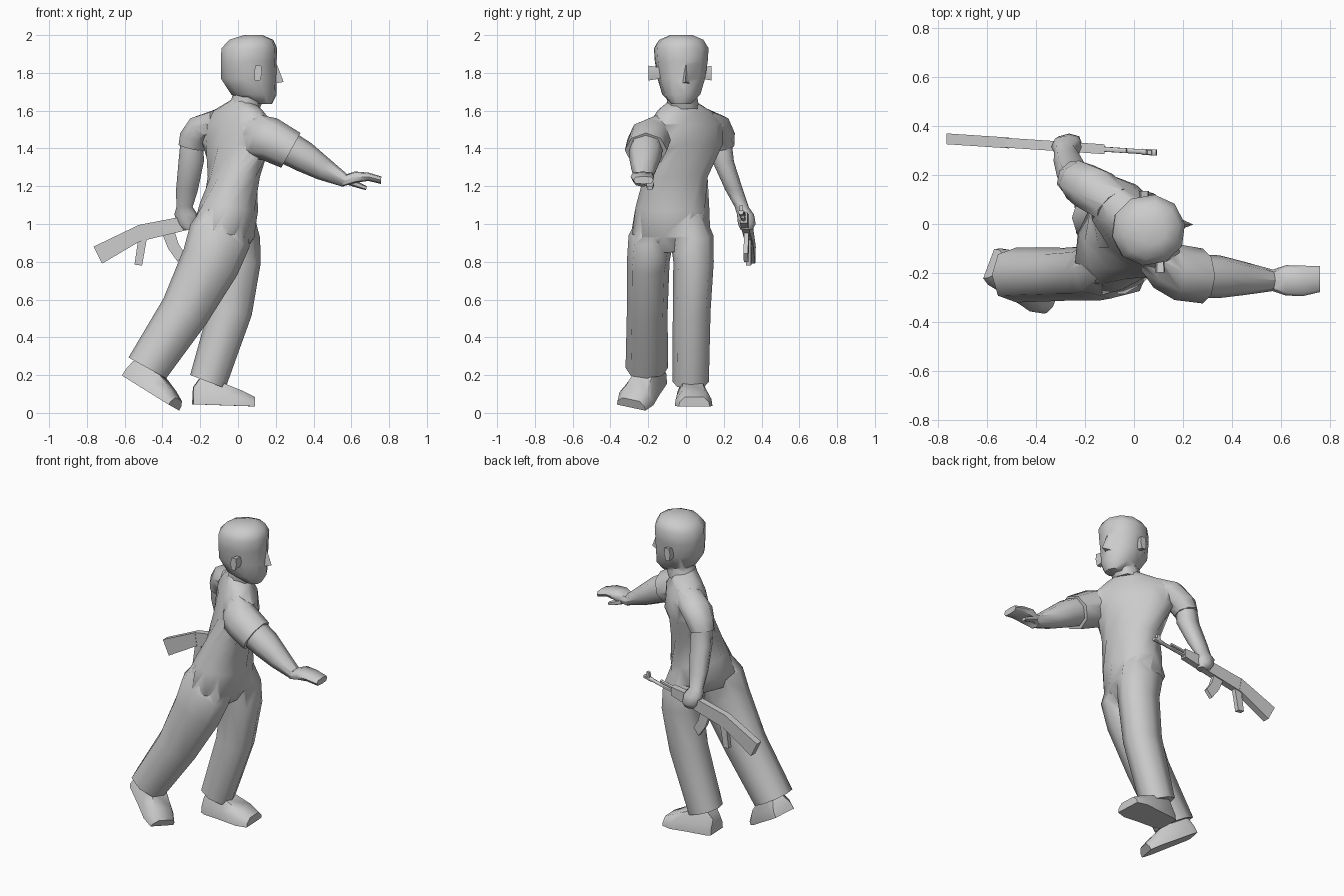
import bpy, bmesh
from math import sin, cos, pi, radians, copysign
from mathutils import Matrix, Vector, Euler


def shade(ob, angle):
    bpy.ops.object.select_all(action='DESELECT')
    ob.select_set(True)
    bpy.context.view_layer.objects.active = ob
    bpy.ops.object.shade_smooth_by_angle(angle=radians(angle))
    return ob


def skin(name, loops, angle=30):
    """Bridge equal-length point loops and cap both ends."""
    bm = bmesh.new()
    vs = [[bm.verts.new(p) for p in loop] for loop in loops]
    n = len(vs[0])
    for lo, hi in zip(vs, vs[1:]):
        for i in range(n):
            j = (i + 1) % n
            bm.faces.new((lo[i], lo[j], hi[j], hi[i]))
    bm.faces.new(vs[0])
    bm.faces.new(vs[-1])
    bmesh.ops.recalc_face_normals(bm, faces=bm.faces)
    me = bpy.data.meshes.new(name)
    bm.to_mesh(me)
    bm.free()
    ob = bpy.data.objects.new(name, me)
    bpy.context.collection.objects.link(ob)
    return shade(ob, angle)


def loft(name, rings, n=8, e=0.9, angle=62):
    """Rings are x, y, z, half depth, half width, pitch, yaw."""
    loops = []
    for r in rings:
        x, y, z, a, b, pitch, yaw = (list(r) + [0, 0])[:7]
        rot = Matrix.Rotation(radians(yaw), 3, 'Z') @ Matrix.Rotation(radians(pitch), 3, 'Y')
        loop = []
        for k in range(n):
            c, s = cos(2 * pi * k / n), sin(2 * pi * k / n)
            p = Vector((a * copysign(abs(c) ** e, c), b * copysign(abs(s) ** e, s), 0))
            loop.append(Vector((x, y, z)) + rot @ p)
        loops.append(loop)
    return skin(name, loops, angle)


def union(name, base, *others):
    """Merge overlapping parts into one clean shell."""
    for o in others:
        bpy.context.view_layer.objects.active = base
        mod = base.modifiers.new("join", 'BOOLEAN')
        mod.operation, mod.solver, mod.object = 'UNION', 'EXACT', o
        bpy.ops.object.modifier_apply(modifier=mod.name)
        bpy.data.objects.remove(o)
    base.name = name
    return shade(base, 55)


def plate(name, outline, half):
    """Side profile in x-z given thickness along the slightly angled rifle."""
    mid = lambda x: 0.297 - 0.066 * x
    return skin(name, [[(x, mid(x) + s, z) for x, z in outline] for s in (-half, half)])


def shoe(name, origin, rot):
    m = Matrix.Translation(origin) @ Euler([radians(v) for v in rot], 'XYZ').to_matrix().to_4x4()
    shape = ((-1, 0), (-.95, .45), (-.6, 1), (.6, 1), (.95, .45), (1, 0))
    loops = []
    for x, w, h in ((-.16, .065, .09), (-.13, .08, .135), (-.01, .088, .12), (.1, .1, .08), (.165, .082, .05)):
        loops.append([m @ Vector((x, w * p, h * q)) for p, q in shape])
    return skin(name, loops, 45)


# Twisted torso, hips back on the right, shoulders forward on the right
torso = loft("torso", [
    (-.085, -.085, .885, .12, .15, 18, -20),
    (-.072, -.08, .97, .168, .215, 14, -15),
    (-.048, -.072, 1.09, .155, .195, 8, 0),
    (-.022, -.055, 1.25, .13, .178, 0, 18),
    (0, -.01, 1.42, .132, .235, 0, 40),
    (0, 0, 1.53, .115, .24, 0, 42),
    (.005, -.005, 1.60, .085, .168, 5, 40),
    (.03, -.015, 1.645, .068, .078, 10, 20)], n=12)

# Trouser legs, tapering into the hips at the top
rear_leg = loft("rear_leg", [
    (-.07, -.16, 1.06, .115, .085, 16),
    (-.095, -.182, .94, .168, .122, 21),
    (-.145, -.20, .80, .158, .113, 26),
    (-.28, -.205, .54, .132, .108, 30),
    (-.48, -.208, .238, .114, .112, 29)], n=8, e=.82)
front_leg = loft("front_leg", [
    (-.03, .01, 1.06, .115, .085, 5),
    (-.02, .03, .94, .138, .115, 6),
    (-.002, .04, .80, .122, .107, 6),
    (-.04, .03, .54, .115, .10, 12),
    (-.16, .025, .165, .10, .096, 21)], n=8, e=.82)

# Sleeves: one reaching forward, one hanging down
sleeve_a = loft("reaching_sleeve", [
    (.03, -.10, 1.475, .10, .09, 100),
    (.08, -.15, 1.465, .118, .11, 105),
    (.165, -.195, 1.45, .117, .115, 111),
    (.28, -.212, 1.39, .105, .112, 119)], e=1.05)
sleeve_b = loft("hanging_sleeve", [
    (-.08, .08, 1.535, .085, .09, -65, 130),
    (-.165, .14, 1.515, .09, .10, -42, 130),
    (-.22, .172, 1.46, .085, .087, -20, 140),
    (-.245, .185, 1.405, .07, .074, -15, 150)])
union("clothed_body", torso, rear_leg, front_leg, sleeve_a, sleeve_b)

# Shoes
shoe("rear_shoe", (-.468, -.225, .108), (-13, 29, -27))
shoe("front_shoe", (-.08, .035, .04), (0, 2, 3))

# Reaching arm with open hand and thumb
arm = loft("reaching_arm", [
    (.27, -.212, 1.40, .088, .088, 118),
    (.35, -.215, 1.355, .082, .087, 118),
    (.45, -.222, 1.293, .063, .068, 118),
    (.57, -.23, 1.228, .034, .043, 112)])
hand = loft("open_hand", [
    (.56, -.23, 1.23, .033, .042, 105),
    (.62, -.23, 1.248, .03, .062, 88),
    (.69, -.232, 1.25, .022, .062, 92),
    (.758, -.225, 1.232, .02, .053, 92)], e=.6)
thumb = loft("thumb", [
    (.59, -.20, 1.225, .02, .025, 105),
    (.635, -.19, 1.207, .016, .022, 105),
    (.68, -.192, 1.19, .011, .017, 100)], n=6)
union("reaching_arm", arm, hand, thumb)

# Hanging arm with closed fist
loft("hanging_arm", [
    (-.244, .185, 1.42, .062, .058),
    (-.248, .197, 1.33, .067, .057),
    (-.27, .255, 1.18, .058, .047),
    (-.283, .295, 1.09, .043, .037),
    (-.275, .315, 1.05, .062, .045),
    (-.265, .322, 1.00, .055, .047),
    (-.26, .32, .97, .038, .032)], e=.8)

# Head, neck, nose and ears
neck = loft("neck", [(.03, -.015, 1.61, .085, .085), (.05, -.02, 1.66, .085, .082), (.07, -.025, 1.76, .08, .08)])
head = loft("head", [(cx, -.025, z, a, b, 0, 10) for cx, z, a, b in (
    (.135, 1.635, .045, .05), (.085, 1.685, .122, .10), (.057, 1.77, .15, .125),
    (.057, 1.86, .15, .14), (.06, 1.93, .15, .145), (.07, 1.975, .118, .118), (.08, 2.0, .05, .06))],
    n=10, e=.95, angle=50)
nose = skin("nose", [
    [(.17, -.03, 1.74), (.17, .03, 1.74), (.242, -.002, 1.752)],
    [(.175, -.015, 1.84), (.175, .012, 1.84), (.206, 0, 1.845)]], 20)
ears = []
for x, y0, y1 in ((.105, -.12, -.198), (.04, .07, .135)):
    outline = ((-.016, -.04), (.012, -.04), (.022, .0), (.018, .038), (-.012, .038), (-.02, .005))
    ears.append(skin("ear", [[(x + px * s, y, 1.80 + pz * s) for px, pz in outline] for y, s in ((y0, .7), (y1, 1))]))
union("head", head, neck, nose, *ears)

# Rifle: stock and receiver, barrel, gas tube, sight, magazine, grip
plate("rifle_stock", [(-.765, .88), (-.72, .79), (-.525, .905), (-.51, .91), (-.525, .995)], .022)
plate("rifle_receiver", [(-.525, .995), (-.51, .91), (-.24, .975), (-.12, 1.005), (-.12, 1.06), (-.25, 1.048)], .02)
plate("rifle_magazine", [(-.40, .945), (-.37, .87), (-.32, .80), (-.283, .845), (-.315, .895), (-.335, .96)], .012)
plate("rifle_grip", [(-.53, .91), (-.548, .785), (-.508, .78), (-.482, .925)], .014)
plate("rifle_front_sight", [(.045, 1.05), (.075, 1.055), (.072, 1.098), (.055, 1.095)], .009)
loft("rifle_barrel", [(x, .297 - .066 * x, z, r, r, 80) for x, z, r in (
    (-.13, 1.024, .012), (.03, 1.052, .011), (.035, 1.053, .014), (.092, 1.062, .014))], n=6)
loft("rifle_gas_tube", [(x, .297 - .066 * x, z, .011, .011, 80) for x, z in ((-.13, 1.047), (-.03, 1.064))], n=6)
